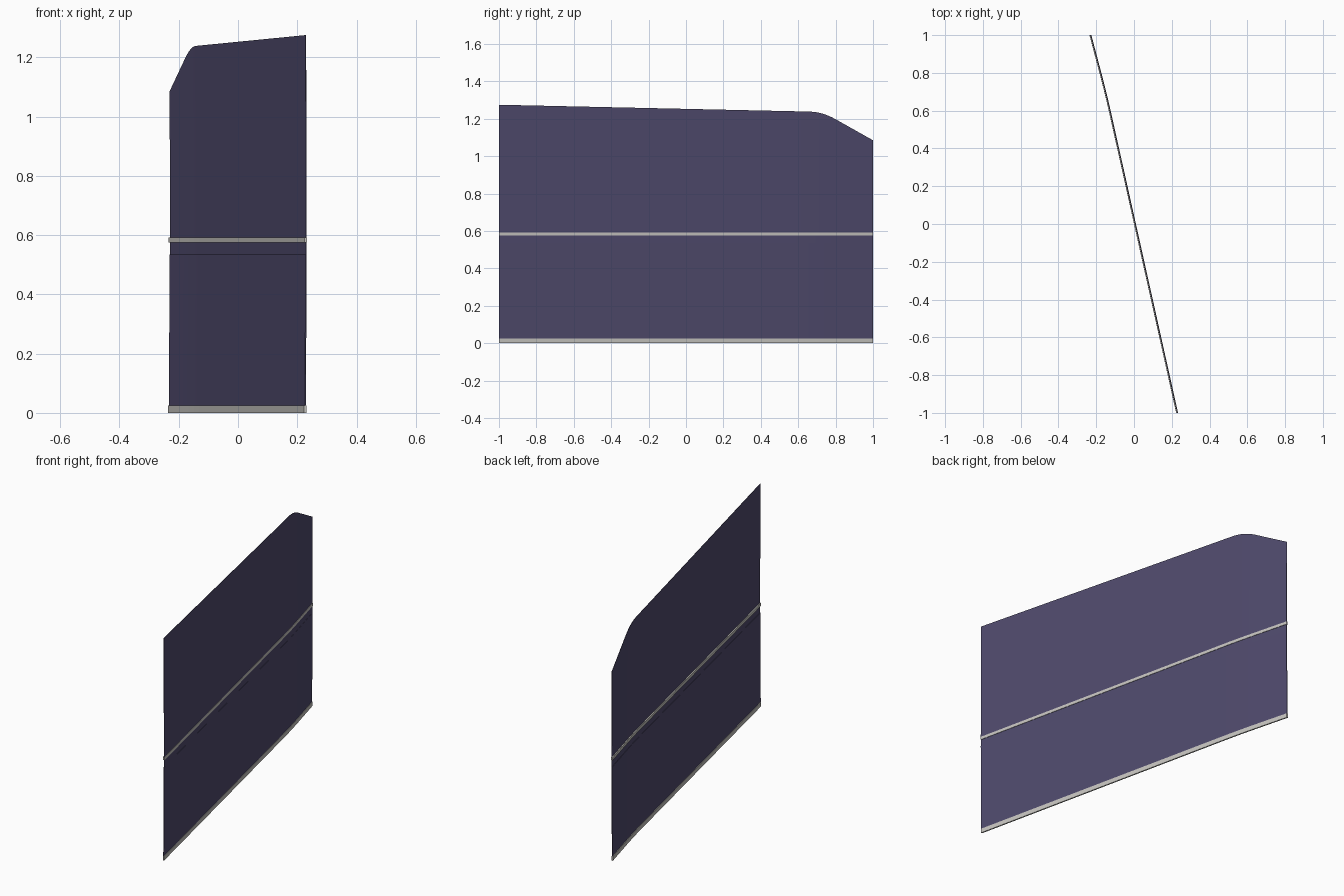
import bpy
import bmesh

old = bpy.data.objects.get("Cube")
if old:
    bpy.data.objects.remove(old, do_unlink=True)


def material(name, color):
    m = bpy.data.materials.new(name)
    m.use_nodes = True
    m.diffuse_color = (*color, 1)
    m.node_tree.nodes["Principled BSDF"].inputs["Base Color"].default_value = (*color, 1)
    return m


PURPLE = material("dusky purple", (0.078, 0.068, 0.15))
GREY = material("pale grey", (0.56, 0.55, 0.52))


def rounded(y, start, corner, end, radius):
    """Height along two straight lines meeting at a corner, blended by a parabola."""
    (y0, v0), (yc, vc), (y1, v1) = start, corner, end
    s0, s1 = (vc - v0) / (yc - y0), (v1 - vc) / (y1 - yc)
    if y <= yc - radius:
        return vc + s0 * (y - yc)
    if y >= yc + radius:
        return vc + s1 * (y - yc)
    t = y - yc + radius
    return vc - s0 * radius + s0 * t + (s1 - s0) * t * t / (4 * radius)


def plan_x(y):
    return rounded(y, (-1, 0.23), (0.69, -0.147), (1, -0.229), 0.1)


def top_z(y):
    return rounded(y, (-1, 1.275), (0.73, 1.237), (1, 1.085), 0.07)


STATIONS = [-1] + [0.58 + 0.02 * i for i in range(13)] + [1]


def sweep(name, low, high, z0, z1, mat):
    """Slab along the plan line; low and high are its x offsets at z0 and z1."""
    bm = bmesh.new()
    rings = []
    for y in STATIONS:
        x = plan_x(y)
        top = z1(y) if callable(z1) else z1
        corners = [(low[0], z0), (low[1], z0), (high[1], top), (high[0], top)]
        rings.append([bm.verts.new((x + dx, y, z)) for dx, z in corners])
    for a, b in zip(rings, rings[1:]):
        for i in range(4):
            j = (i + 1) % 4
            bm.faces.new((a[i], a[j], b[j], b[i]))
    bm.faces.new(rings[0])
    bm.faces.new(rings[-1])
    bmesh.ops.recalc_face_normals(bm, faces=bm.faces)
    mesh = bpy.data.meshes.new(name)
    bm.to_mesh(mesh)
    bm.free()
    mesh.materials.append(mat)
    ob = bpy.data.objects.new(name, mesh)
    bpy.context.collection.objects.link(ob)
    bpy.ops.object.select_all(action="DESELECT")
    ob.select_set(True)
    bpy.context.view_layer.objects.active = ob
    bpy.ops.object.shade_smooth_by_angle()


# Panels, slightly bowed over their height
sweep("lower_panel", (-0.004, -0.001), (-0.002, 0.002), 0.025, 0.535, PURPLE)
sweep("middle_band", (0, 0.001), (0, 0.001), 0.535, 0.575, PURPLE)
sweep("upper_panel", (0, 0.002), (-0.002, 0), 0.592, top_z, PURPLE)

# Trim rails
sweep("bottom_rail", (-0.007, 0.001), (-0.007, 0.001), 0, 0.025, GREY)
sweep("middle_rail", (-0.006, 0.0035), (-0.006, 0.0035), 0.575, 0.592, GREY)
